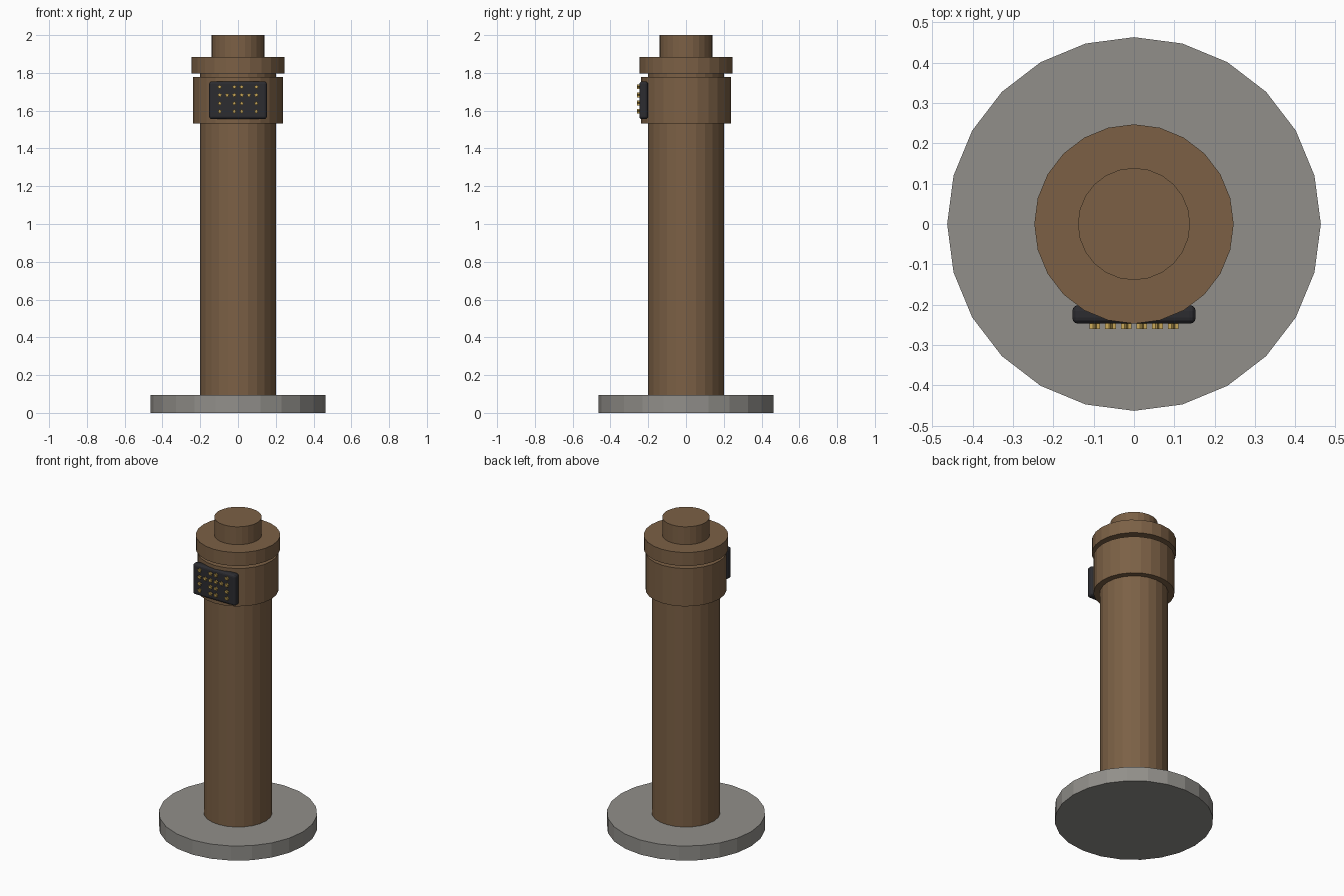
import bpy
import bmesh
import math

cube = bpy.data.objects.get("Cube")
if cube:
    bpy.data.objects.remove(cube, do_unlink=True)


def material(name, rgb):
    mat = bpy.data.materials.new(name)
    mat.use_nodes = True
    mat.diffuse_color = (*rgb, 1)
    mat.node_tree.nodes["Principled BSDF"].inputs["Base Color"].default_value = (*rgb, 1)
    return mat


BROWN = material("brown wood", (0.2, 0.118, 0.06))
GREY = material("grey stone", (0.285, 0.275, 0.255))
BLACK = material("black plate", (0.025, 0.025, 0.03))
GOLD = material("gold", (0.6, 0.4, 0.1))


def finish(bm, name, mat):
    bmesh.ops.recalc_face_normals(bm, faces=bm.faces)
    mesh = bpy.data.meshes.new(name)
    bm.to_mesh(mesh)
    bm.free()
    mesh.materials.append(mat)
    obj = bpy.data.objects.new(name, mesh)
    bpy.context.collection.objects.link(obj)
    return obj


def drum(name, radius, bottom, top, mat, sides=24):
    """Upright flat-sided cylinder between two heights."""
    bm = bmesh.new()
    bmesh.ops.create_cone(bm, cap_ends=True, segments=sides, radius1=radius,
                          radius2=radius, depth=top - bottom)
    # Put a corner on the x axis
    for v in bm.verts:
        v.co.z += (bottom + top) / 2
    return finish(bm, name, mat)


# Turned parts of the post
drum("base", 0.463, 0, 0.094, GREY)
drum("column", 0.2, 0.094, 1.83, BROWN)
drum("collar", 0.237, 1.533, 1.777, BROWN)
drum("cap", 0.247, 1.798, 1.885, BROWN)
drum("top_stub", 0.139, 1.885, 2.0, BROWN)

# Rounded plate on the front
bm = bmesh.new()
bmesh.ops.create_cube(bm, size=1)
for v in bm.verts:
    v.co = (v.co.x * 0.306, v.co.y * 0.046 - 0.224, v.co.z * 0.2 + 1.655)
plate = finish(bm, "front_plate", BLACK)
bevel = plate.modifiers.new("rounded_edges", "BEVEL")
bevel.width = 0.015
bevel.segments = 3

# Star studs: four upright rows of dots, joined across on the second row
columns = [-0.097, -0.058, -0.0195, 0.0195, 0.058, 0.097]
bm = bmesh.new()
for row in range(4):
    z = 1.725 - row * 0.043
    for col, x in enumerate(columns):
        if row != 1 and col in (1, 4):
            continue
        ring = []
        for i in range(10):
            r = 0.014 if i % 2 == 0 else 0.007
            a = math.pi / 2 + i * math.pi / 5
            ring.append(bm.verts.new((x + r * math.cos(a), -0.24, z + r * math.sin(a))))
        face = bm.faces.new(ring)
        side = bmesh.ops.extrude_face_region(bm, geom=[face])
        for v in side["geom"]:
            if isinstance(v, bmesh.types.BMVert):
                v.co.y = -0.26
finish(bm, "star_studs", GOLD)
